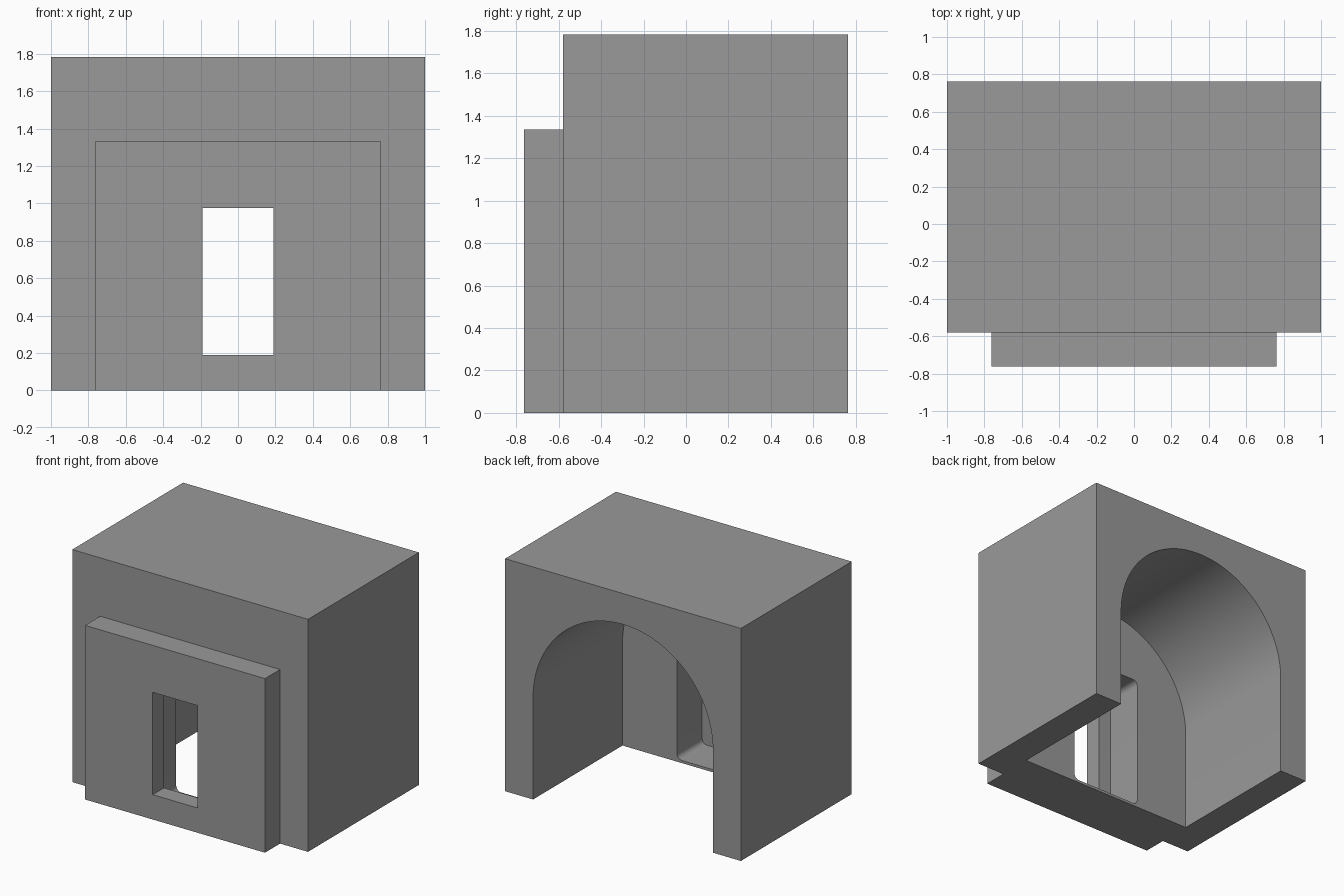
import bpy, bmesh, math

if "Cube" in bpy.data.objects:
    bpy.data.objects.remove(bpy.data.objects["Cube"], do_unlink=True)

grey = bpy.data.materials.new("stone_grey")
grey.use_nodes = True
color = (0.32, 0.32, 0.32, 1)
grey.diffuse_color = color
grey.node_tree.nodes["Principled BSDF"].inputs["Base Color"].default_value = color


def extrude_profile(name, profile, y0, y1):
    """Solid made by extruding an (x, z) outline along y."""
    bm = bmesh.new()
    face = bm.faces.new([bm.verts.new((x, y0, z)) for x, z in profile])
    result = bmesh.ops.extrude_face_region(bm, geom=[face])
    verts = [v for v in result["geom"] if isinstance(v, bmesh.types.BMVert)]
    bmesh.ops.translate(bm, verts=verts, vec=(0, y1 - y0, 0))
    bmesh.ops.recalc_face_normals(bm, faces=bm.faces)
    mesh = bpy.data.meshes.new(name)
    bm.to_mesh(mesh)
    bm.free()
    mesh.materials.append(grey)
    obj = bpy.data.objects.new(name, mesh)
    bpy.context.collection.objects.link(obj)
    return obj


def rect(half, z0, z1):
    return [(-half, z0), (half, z0), (half, z1), (-half, z1)]


def arc(cx, cz, r, start, end, steps):
    angles = [math.radians(start + (end - start) * i / steps) for i in range(steps + 1)]
    return [(cx + r * math.cos(a), cz + r * math.sin(a)) for a in angles]


def rounded_rect(half, z0, z1, r):
    centres = [(half - r, z1 - r), (r - half, z1 - r), (r - half, z0 + r), (half - r, z0 + r)]
    return [p for i, (x, z) in enumerate(centres) for p in arc(x, z, r, 90 * i, 90 * i + 90, 6)]


def combine(target, tool, operation):
    """Apply a boolean and remove the tool object."""
    bpy.context.view_layer.objects.active = target
    mod = target.modifiers.new(operation.lower(), "BOOLEAN")
    mod.operation = operation
    mod.solver = "EXACT"
    mod.object = tool
    bpy.ops.object.modifier_apply(modifier=mod.name)
    bpy.data.objects.remove(tool, do_unlink=True)


# Outer block with the raised front panel
FRONT, BACK, PANEL, INNER = -0.58, 0.763, -0.763, -0.32
span = 0.763
body = extrude_profile("arched_block", rect(1, 0, 1.783), FRONT, BACK)
panel = extrude_profile("front_panel", rect(span, 0, 1.335), PANEL, FRONT + 0.1)
combine(body, panel, "UNION")

# Vaulted chamber open at the back and bottom
vault_profile = [(-span, -0.2), (span, -0.2)] + arc(0, 0.783, span, 0, 180, 64)
combine(body, extrude_profile("vault_cutter", vault_profile, INNER, BACK + 0.2), "DIFFERENCE")

# Rounded recess behind the doorway
recess = extrude_profile("recess_cutter", rounded_rect(0.3, 0.02, 1.065, 0.04), -0.625, INNER + 0.1)
combine(body, recess, "DIFFERENCE")

# Doorway through the front panel
combine(body, extrude_profile("door_cutter", rect(0.19, 0.19, 0.975), PANEL - 0.2, -0.5), "DIFFERENCE")

# Smooth vault, crisp edges
bpy.ops.object.select_all(action="DESELECT")
body.select_set(True)
bpy.context.view_layer.objects.active = body
bpy.ops.object.shade_smooth_by_angle(angle=math.radians(30))
